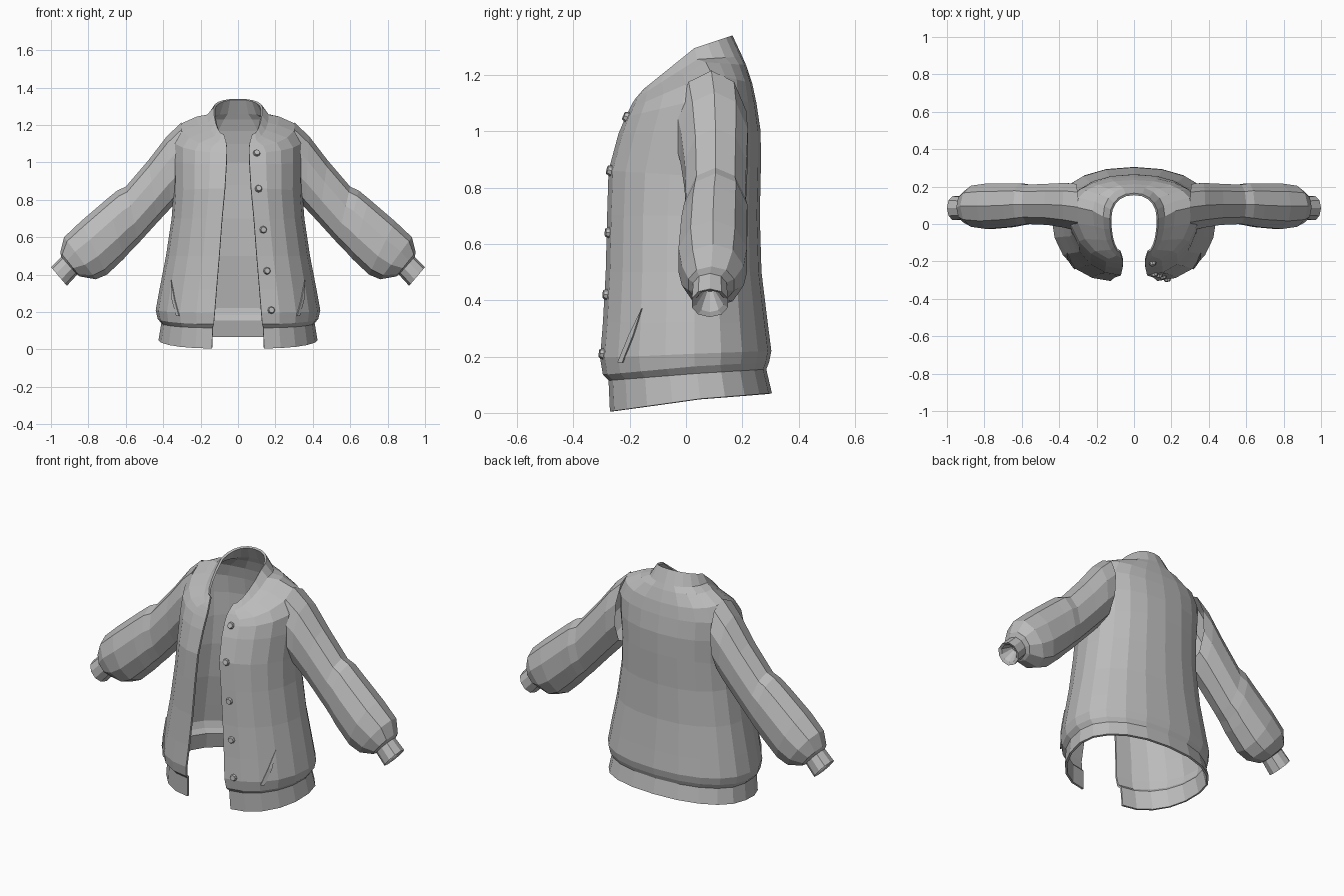
import bpy, bmesh, math
from mathutils import Vector
from mathutils.bvhtree import BVHTree

if "Cube" in bpy.data.objects:
    bpy.data.objects.remove(bpy.data.objects["Cube"])

cloth = bpy.data.materials.new("grey cloth")
cloth.diffuse_color = (0.5, 0.5, 0.5, 1)
cloth.use_nodes = True
cloth.node_tree.nodes["Principled BSDF"].inputs["Base Color"].default_value = cloth.diffuse_color


def make(name, verts, faces, recalc=False):
    me = bpy.data.meshes.new(name)
    me.from_pydata(verts, [], faces)
    if recalc:
        bm = bmesh.new()
        bm.from_mesh(me)
        bmesh.ops.recalc_face_normals(bm, faces=bm.faces)
        bm.to_mesh(me)
        bm.free()
    me.materials.append(cloth)
    ob = bpy.data.objects.new(name, me)
    bpy.context.collection.objects.link(ob)
    return ob


def loft(rings, closed):
    n = len(rings[0])
    verts = [p for r in rings for p in r]
    faces = []
    for r in range(len(rings) - 1):
        for j in range(n if closed else n - 1):
            k = (j + 1) % n
            faces.append((r * n + j, r * n + k, (r + 1) * n + k, (r + 1) * n + j))
    return verts, faces


def body_ring(fx, fy, fz, sx, sy, sz, by, bz, steps=5):
    """Open ring from one front edge, round the back, to the other front edge."""
    half = []
    for i in range(steps):                      # front edge to side
        a = math.pi / 2 * i / steps
        s, c = math.sin(a), math.cos(a)
        half.append((fx + (sx - fx) * s, sy + (fy - sy) * c, sz + (fz - sz) * c))
    for i in range(steps):                      # side to centre back
        a = math.pi / 2 * i / steps
        s, c = math.sin(a) ** 0.9, math.cos(a) ** 0.9
        half.append((sx * c, sy + (by - sy) * s, sz + (bz - sz) * s))
    return half + [(0, by, bz)] + [(-x, y, z) for x, y, z in reversed(half)]


# front edge x,y,z / side x,y,z / centre back y,z
BODY = [
    (.140, -.270, .005, .425, .05, .050, .305, .070),   # hem
    (.135, -.275, .115, .410, .04, .140, .285, .155),   # band seam
    (.130, -.295, .135, .430, .03, .165, .295, .180),
    (.125, -.305, .195, .440, .03, .210, .303, .220),
    (.115, -.295, .320, .420, .03, .320, .290, .320),
    (.100, -.285, .500, .385, .03, .500, .268, .500),
    (.085, -.280, .700, .355, .03, .700, .262, .700),
    (.070, -.275, .860, .345, .04, .840, .266, .880),
    (.062, -.240, .990, .350, .06, 1.00, .265, 1.00),
    (.060, -.215, 1.05, .350, .08, 1.12, .250, 1.10),
    (.060, -.200, 1.08, .310, .09, 1.205, .235, 1.17),  # shoulder
    (.062, -.190, 1.10, .220, .07, 1.245, .213, 1.235),
    (.065, -.180, 1.115, .165, .04, 1.255, .200, 1.265),  # collar seam
    (.075, -.150, 1.150, .130, .03, 1.295, .165, 1.340),  # collar top
]
verts, faces = loft([body_ring(*r) for r in BODY], False)
body = make("jacket_body", verts, faces)
tree = BVHTree.FromPolygons([Vector(v) for v in verts], faces)
sol = body.modifiers.new("thickness", 'SOLIDIFY')
sol.thickness = 0.012
sol.offset = -1

# Sleeves: upper edge x,z / lower edge x,z / centre y, half depth
SLEEVE = [
    (.30, 1.215, .32, .800, .090, .130),
    (.38, 1.140, .36, .755, .100, .125),
    (.48, 1.010, .43, .680, .105, .115),
    (.60, .870, .53, .570, .105, .110),
    (.645, .850, .57, .530, .105, .118),   # elbow crease
    (.70, .805, .61, .485, .100, .122),
    (.84, .685, .70, .400, .095, .127),
    (.93, .600, .76, .375, .095, .115),
    (.95, .520, .845, .390, .090, .085),
    (.945, .495, .86, .400, .085, .062),   # cuff
    (1.0, .440, .915, .340, .085, .067),
    (.985, .435, .92, .358, .085, .050),   # cuff rim turned inward
    (.925, .455, .90, .430, .085, .015),
]


def sleeve_ring(tx, tz, bx, bz, cy, h, n=10):
    top, low = Vector((tx, cy, tz)), Vector((bx, cy, bz))
    mid, up = (top + low) / 2, (top - low) / 2
    ring = []
    for i in range(n):
        a = 2 * math.pi * i / n
        s = math.copysign(abs(math.sin(a)) ** 0.9, math.sin(a))
        ring.append(mid + up * math.cos(a) + Vector((0, h * s, 0)))
    return ring


verts, faces = loft([sleeve_ring(*r) for r in SLEEVE], True)
faces.append(tuple(range(len(verts) - 10, len(verts))))
sleeves = make("sleeves", verts, faces, True)
sleeves.modifiers.new("mirror", 'MIRROR')


def on_front(x, z, lift=0.0):
    p, nor, _, _ = tree.ray_cast(Vector((x, -1, z)), Vector((0, 1, 0)))
    return p + nor * lift, nor


# Snap buttons along one front edge
for x, z in [(.10, 1.05), (.11, .86), (.135, .64), (.155, .42), (.178, .21)]:
    p, nor = on_front(x, z)
    bpy.ops.mesh.primitive_cone_add(vertices=8, radius1=.021, radius2=.015, depth=.016,
                                    location=p + nor * .005,
                                    rotation=nor.to_track_quat('Z', 'Y').to_euler())
    bpy.context.object.name = "button"
    bpy.context.object.data.materials.append(cloth)

# Slanted pocket welts
slit = [(.355, .37), (.335, .27), (.31, .18), (.325, .18), (.35, .27)]
pts = [on_front(x, z, .006 if i in (1, 2, 3, 4) else .002)[0] for i, (x, z) in enumerate(slit)]
welt = make("pocket_welts", pts, [(0, 1, 4), (1, 2, 3, 4)], True)
welt.modifiers.new("mirror", 'MIRROR')
sol = welt.modifiers.new("thickness", 'SOLIDIFY')
sol.thickness = 0.006
sol.offset = 0
